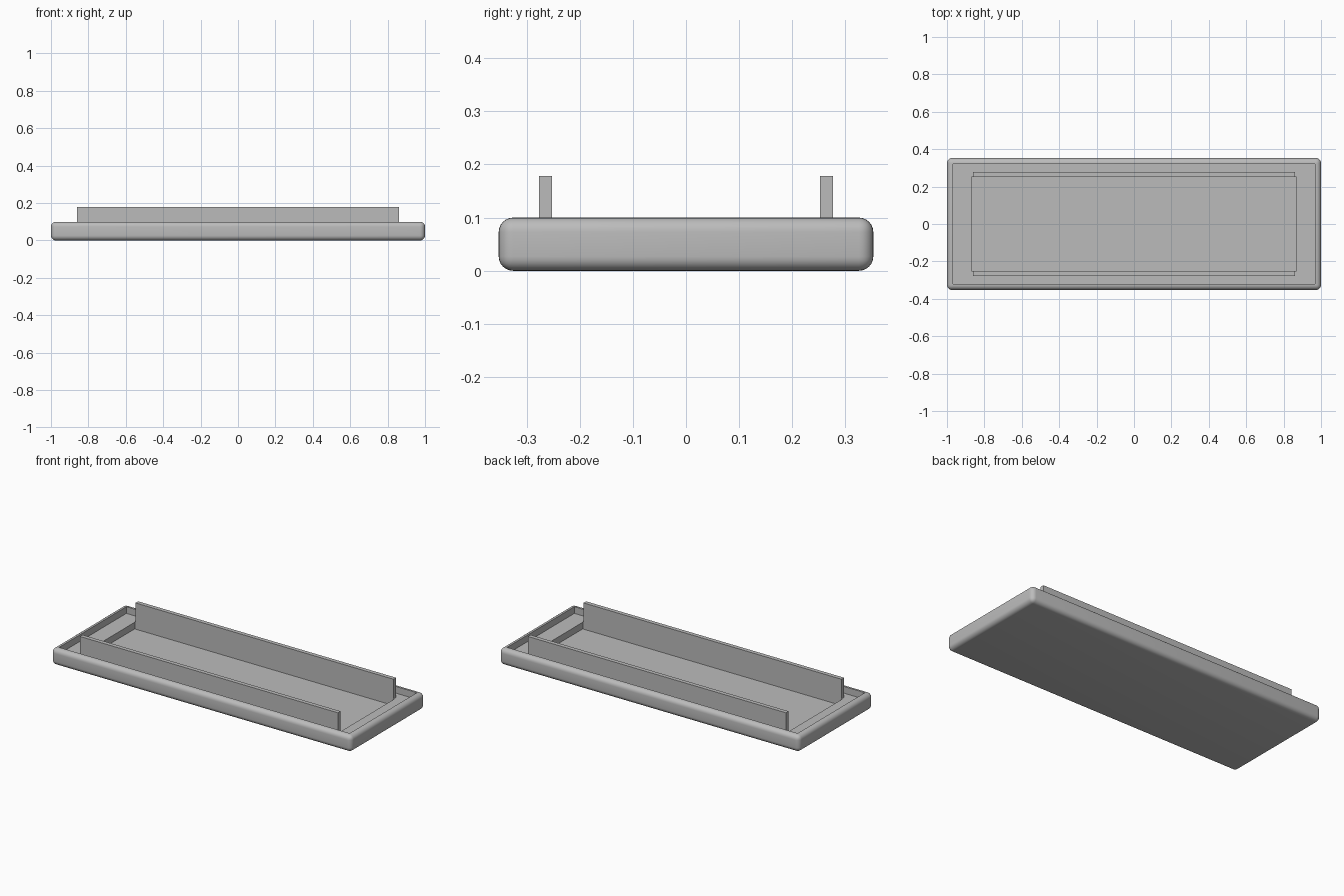
import bpy
import bmesh
from math import copysign, radians
from mathutils import Matrix

default = bpy.data.objects.get("Cube")
if default:
    bpy.data.objects.remove(default, do_unlink=True)

grey = bpy.data.materials.new("plain grey")
grey.use_nodes = True
colour = (0.5, 0.5, 0.5, 1)
grey.diffuse_color = colour
grey.node_tree.nodes["Principled BSDF"].inputs["Base Color"].default_value = colour

LENGTH, WIDTH, HEIGHT, ROUND = 2.0, 0.705, 0.10, 0.027
LEDGE_Z, FLOOR_Z, RAIL_TOP = 0.06, 0.02, 0.178


def box(size, centre):
    bm = bmesh.new()
    bmesh.ops.create_cube(bm, size=1)
    bmesh.ops.scale(bm, vec=size, verts=bm.verts)
    bmesh.ops.translate(bm, vec=centre, verts=bm.verts)
    return bm


def finish(bm, name):
    bmesh.ops.recalc_face_normals(bm, faces=bm.faces)
    mesh = bpy.data.meshes.new(name)
    bm.to_mesh(mesh)
    bm.free()
    mesh.materials.append(grey)
    obj = bpy.data.objects.new(name, mesh)
    bpy.context.collection.objects.link(obj)
    return obj


def sink(bm, face, half_x, half_y, z):
    """Inset a face to a given rectangle and push it straight down to z."""
    bmesh.ops.inset_region(bm, faces=[face], thickness=0.003)
    for v in face.verts:
        v.co.x = copysign(half_x, v.co.x)
        v.co.y = copysign(half_y, v.co.y)
    floor = bmesh.ops.extrude_discrete_faces(bm, faces=[face])["faces"][0]
    for v in floor.verts:
        v.co.z = z
    return floor


# Rounded tray with a stepped recess
bm = box((LENGTH, WIDTH, HEIGHT), (0, 0, HEIGHT / 2))
bmesh.ops.bevel(bm, geom=list(bm.edges), offset=ROUND, segments=6,
                profile=0.5, affect='EDGES')
bm.normal_update()
top = max((f for f in bm.faces if f.normal.z > 0.99), key=lambda f: f.calc_area())
ledge = sink(bm, top, 0.968, 0.32, LEDGE_Z)
sink(bm, ledge, 0.865, 0.254, FLOOR_Z)
tray = finish(bm, "tray")
bpy.context.view_layer.objects.active = tray
tray.select_set(True)
bpy.ops.object.shade_smooth_by_angle(angle=radians(35))

# Long upright rails beside the recess
for name, side in (("front_rail", -1), ("back_rail", 1)):
    bm = box((1.72, 0.025, RAIL_TOP - FLOOR_Z),
             (0, side * 0.2645, (RAIL_TOP + FLOOR_Z) / 2))
    finish(bm, name)
